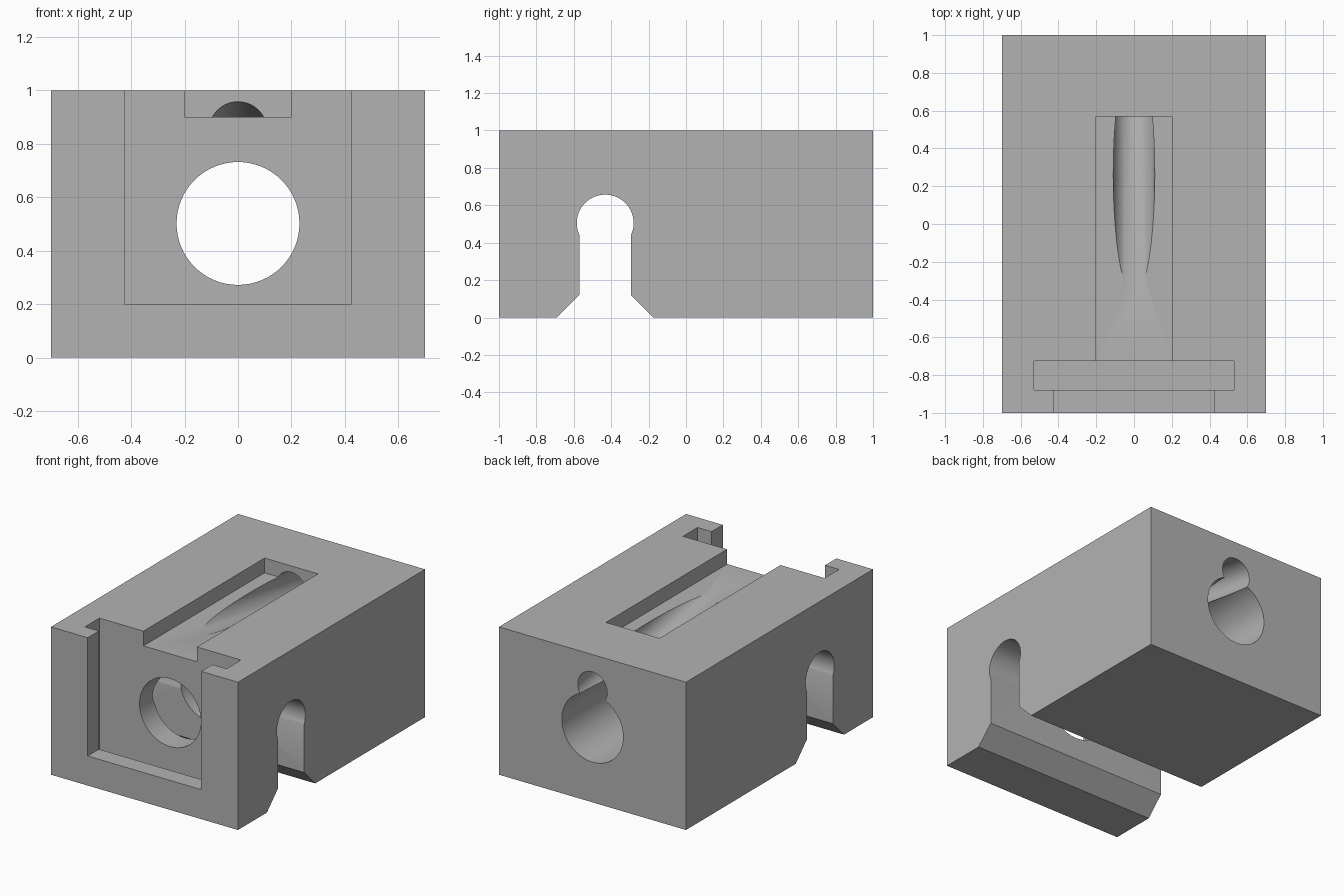
import bpy
import math
from mathutils import Vector

cube = bpy.data.objects.get("Cube")
if cube:
    bpy.data.objects.remove(cube, do_unlink=True)

grey = bpy.data.materials.new("plain grey")
grey.use_nodes = True
colour = (0.45, 0.45, 0.45, 1)
grey.diffuse_color = colour
grey.node_tree.nodes["Principled BSDF"].inputs["Base Color"].default_value = colour


def box(name, lo, hi):
    """Box between two corners."""
    lo, hi = Vector(lo), Vector(hi)
    bpy.ops.mesh.primitive_cube_add(size=1, location=(lo + hi) / 2)
    ob = bpy.context.object
    ob.name = name
    ob.scale = hi - lo
    bpy.ops.object.transform_apply(location=True, rotation=True, scale=True)
    return ob


def rod(name, start, end, radius, sides=64):
    """Cylinder between two points."""
    start, end = Vector(start), Vector(end)
    axis = end - start
    bpy.ops.mesh.primitive_cylinder_add(
        vertices=sides, radius=radius, depth=axis.length, location=(start + end) / 2,
        rotation=axis.to_track_quat('Z', 'Y').to_euler())
    ob = bpy.context.object
    ob.name = name
    bpy.ops.object.transform_apply(location=True, rotation=True, scale=True)
    return ob


def prism(name, outline, half):
    """Extrude a closed (y, z) outline along x."""
    n = len(outline)
    verts = [(s * half, y, z) for s in (-1, 1) for y, z in outline]
    faces = [tuple(range(n))[::-1], tuple(range(n, 2 * n))]
    faces += [(i, (i + 1) % n, n + (i + 1) % n, n + i) for i in range(n)]
    mesh = bpy.data.meshes.new(name)
    mesh.from_pydata(verts, [], faces)
    ob = bpy.data.objects.new(name, mesh)
    bpy.context.collection.objects.link(ob)
    return ob


# Main body
body = box("block_body", (-0.7, -1, 0), (0.7, 1, 1))
body.data.materials.append(grey)

# Keyhole slot across the underside: round top, straight neck, flared mouth
mid, neck, mouth, rad, centre = -0.432, 0.138, 0.258, 0.152, 0.505
a0 = -math.acos(neck / rad)
arc = [(mid + rad * math.cos(a), centre + rad * math.sin(a))
       for a in (a0 + (math.pi - 2 * a0) * i / 40 for i in range(41))]
keyhole = ([(mid - neck, 0.12), (mid - mouth, 0), (mid - mouth, -0.1),
            (mid + mouth, -0.1), (mid + mouth, 0), (mid + neck, 0.12)] + arc)

cutters = [
    prism("cross_slot", keyhole, 0.9),
    # Open front pocket, wider plate slot behind it, shallow channel in the top
    box("front_pocket", (-0.425, -1.2, 0.2), (0.425, -0.8, 1.2)),
    box("plate_slot", (-0.53, -0.88, 0.1), (0.53, -0.725, 1.2)),
    box("top_channel", (-0.2, -0.8, 0.9), (0.2, 0.57, 1.2)),
    # Main bore and the tilted feed bore above it
    rod("main_bore", (0, -1.2, 0.502), (0, 1.2, 0.502), 0.23),
    rod("feed_bore", (0, 1.3, 0.719), (0, -0.9, 1.102), 0.11),
]

for cutter in cutters:
    cutter.hide_render = True
    mod = body.modifiers.new(cutter.name, 'BOOLEAN')
    mod.operation = 'DIFFERENCE'
    mod.solver = 'EXACT'
    mod.object = cutter

bpy.ops.object.select_all(action='DESELECT')
body.select_set(True)
bpy.context.view_layer.objects.active = body
for cutter in cutters:
    bpy.ops.object.modifier_apply(modifier=cutter.name)
    bpy.data.objects.remove(cutter, do_unlink=True)

bpy.ops.object.shade_smooth_by_angle(angle=math.radians(30))
